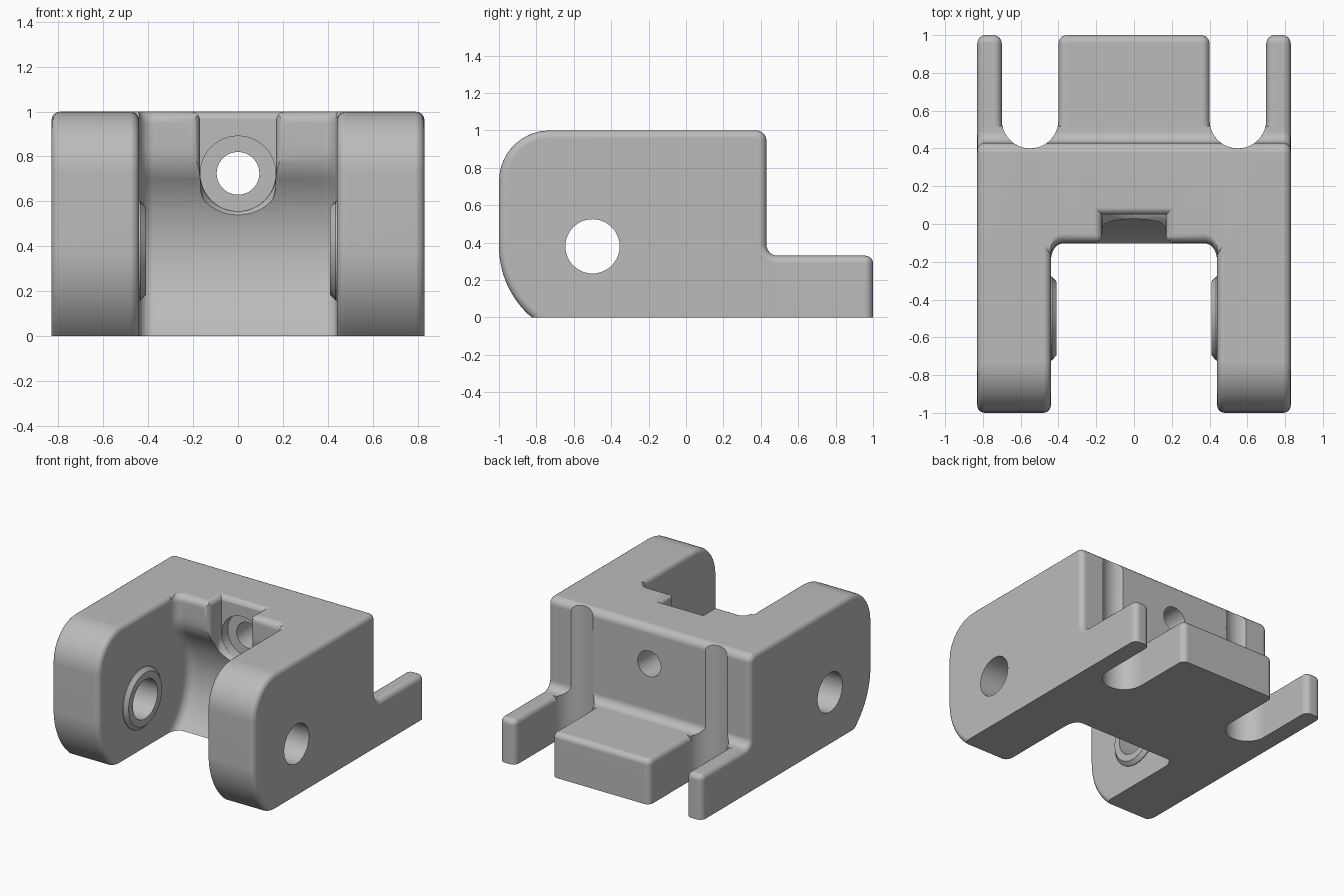
import bpy, bmesh
from math import sin, cos, tan, pi, asin, acos, atan2, sqrt
from mathutils import Vector

if "Cube" in bpy.data.objects:
    bpy.data.objects.remove(bpy.data.objects["Cube"], do_unlink=True)

GREY = (0.5, 0.5, 0.5, 1)
metal = bpy.data.materials.new("plain_grey")
metal.use_nodes = True
metal.diffuse_color = GREY
metal.node_tree.nodes["Principled BSDF"].inputs["Base Color"].default_value = GREY

HALF_W, SLOT_W = 0.83, 0.44        # outer and inner half widths
PIN_Y, PIN_Z, PIN_R = -0.5, 0.38, 0.145
BORE_Z, STEP = 0.725, 0.33


def rounded(points, seg=6):
    """Polygon (a, b, radius) with its corners filleted."""
    out = []
    for i, (a, b, r) in enumerate(points):
        p = Vector((a, b))
        if r == 0:
            out.append(p)
            continue
        u = (Vector(points[i - 1][:2]) - p).normalized()
        v = (Vector(points[(i + 1) % len(points)][:2]) - p).normalized()
        half = u.angle(v) / 2
        c = p + (u + v).normalized() * r / sin(half)
        s, e = p + u * r / tan(half) - c, p + v * r / tan(half) - c
        a0 = atan2(s.y, s.x)
        turn = (atan2(e.y, e.x) - a0 + pi) % (2 * pi) - pi
        for k in range(seg + 1):
            t = a0 + turn * k / seg
            out.append(c + Vector((cos(t), sin(t))) * r)
    return out


def place(outline, axis, t):
    """Put a flat outline into space at position t along an axis."""
    order = {"X": lambda p: (t, p[0], p[1]),
             "Y": lambda p: (p[0], t, p[1]),
             "Z": lambda p: (p[0], p[1], t)}[axis]
    return [order(p) for p in outline]


def circle(r, ca=0, cb=0, n=48):
    return [(ca + r * cos(2 * pi * k / n), cb + r * sin(2 * pi * k / n)) for k in range(n)]


def loft(name, rings, closed=False, rim=None, size=0.04):
    """Skin equal rings into a solid; optionally round the edges chosen by rim."""
    bm = bmesh.new()
    vs = [[bm.verts.new(p) for p in ring] for ring in rings]
    n = len(vs[0])
    pairs = list(zip(vs, vs[1:]))
    if closed:
        pairs.append((vs[-1], vs[0]))
    else:
        bm.faces.new(vs[0])
        bm.faces.new(vs[-1])
    for r0, r1 in pairs:
        for k in range(n):
            j = (k + 1) % n
            bm.faces.new((r0[k], r0[j], r1[j], r1[k]))
    bmesh.ops.recalc_face_normals(bm, faces=bm.faces[:])
    if rim:
        edges = [e for e in bm.edges if rim(e.verts[0].co, e.verts[1].co)]
        bmesh.ops.bevel(bm, geom=edges, offset=size, offset_type='OFFSET', segments=5,
                        profile=0.5, affect='EDGES', clamp_overlap=False)
        bmesh.ops.recalc_face_normals(bm, faces=bm.faces[:])
    mesh = bpy.data.meshes.new(name)
    bm.to_mesh(mesh)
    bm.free()
    mesh.materials.append(metal)
    obj = bpy.data.objects.new(name, mesh)
    bpy.context.collection.objects.link(obj)
    return obj


def cut(obj, *cutters):
    """Subtract cutters one after another."""
    for c in cutters:
        c.hide_render = True
        mod = obj.modifiers.new("cut", 'BOOLEAN')
        mod.operation, mod.solver, mod.object = 'DIFFERENCE', 'EXACT', c
        bpy.context.view_layer.update()
        ev = obj.evaluated_get(bpy.context.evaluated_depsgraph_get())
        mesh = bpy.data.meshes.new_from_object(ev)
        obj.modifiers.clear()
        obj.data = mesh


# Shared back of the body: rounded top, filleted foot at the step
back = [(0.43, 1, 0.055), (0.43, STEP, 0.06), (0.52, STEP, 0), (0.52, 0, 0)]

# Side arms: rounded lug profile with softened rims
start = pi + asin(PIN_Z / 0.5)
nose = [(PIN_Y + 0.5 * cos(t), PIN_Z + 0.5 * sin(t), 0)
        for t in [start + (pi - start) * k / 14 for k in range(15)]]
nose[0] = (nose[0][0], 0, 0)
lug = rounded(nose + [(-1, 1, 0.27)] + back, 8)


def arm_rim(a, b):
    return abs(a.x - b.x) < 1e-5 and not (a.z < 1e-4 and b.z < 1e-4)


arms = [loft(name, [place(lug, "X", s * SLOT_W), place(lug, "X", s * HALF_W)], rim=arm_rim)
        for name, s in (("left_arm", 1), ("right_arm", -1))]


# Centre block: hollowed front wall blending into the arms
def block_section(d):
    r, wall = 0.55 - d, -0.1 - d
    a0, a1 = -asin(PIN_Z / r), acos((wall - PIN_Y) / r)
    top = a1 - 0.16
    pts = [Vector((PIN_Y + r * cos(t), PIN_Z + r * sin(t)))
           for t in [a0 + (top - a0) * k / 20 for k in range(21)]]
    pts[0].y = 0
    p0, p1 = pts[-1], Vector((wall, PIN_Z + r * sin(a1)))
    p2 = p1 + Vector((0, 0.09))
    for k in range(1, 8):
        t = k / 7
        pts.append(p0 * (1 - t) ** 2 + p1 * 2 * t * (1 - t) + p2 * t * t)
    return rounded([(p.x, p.y, 0) for p in pts] + [(wall, 1, 0.05)] + back, 8)


FIL = 0.065
stations = [(SLOT_W - FIL + FIL * sin(t), FIL * (1 - cos(t)))
            for t in [pi / 2 * k / 6 for k in range(7)]] + [(0.6, FIL)]
stations = [(-x, d) for x, d in reversed(stations)] + stations
block = loft("centre_block", [place(block_section(d), "X", x) for x, d in stations])


# Notch, counterbore and screw hole in the centre block
def u_shape(w):
    arc = [(w * cos(t), BORE_Z + w * sin(t)) for t in [-pi + pi * k / 24 for k in range(25)]]
    return arc + [(w, 1.2), (-w, 1.2)]


quarter = [pi / 2 * k / 6 for k in range(7)]
flare = [(0.05, 0.17)] + [(-0.06 - 0.04 * sin(t), 0.21 - 0.04 * cos(t)) for t in quarter]
notch = loft("notch_cutter", [place(u_shape(w), "Y", y) for y, w in flare + [(-0.3, 0.21)]])


def lip(g):
    return [(-0.17 - g, -0.3), (0.17 + g, -0.3), (0.17 + g, 0.05 + g), (-0.17 - g, 0.05 + g)]


lips = [(0.96 + 0.04 * sin(t), 0.041 * (1 - cos(t)) - 0.001) for t in quarter]
notch_lip = loft("notch_lip_cutter", [place(lip(g), "Z", z) for z, g in lips + [(1.2, 0.04)]])
lead = [(0.12, 0), (0.055, 0), (0.035, 0.008), (0.015, 0.028), (0, 0.05), (-0.2, 0.05)]
bore = loft("bore_cutter", [place(circle(0.168, 0, BORE_Z - dz), "Y", y) for y, dz in lead])
screw = loft("screw_cutter", [place(circle(0.095, 0, BORE_Z), "Y", y) for y in (-0.3, 0.7)])

# Open slots at the back, with round ends that groove the wall
slots = []
for s in (1, -1):
    plan = [(s * 0.55 + 0.15 * cos(t), 0.55 + 0.15 * sin(t))
            for t in [pi + pi * k / 28 for k in range(29)]]
    plan += [(s * 0.55 + 0.15, 1.3), (s * 0.55 - 0.15, 1.3)]
    slots.append(loft("slot_cutter", [place(plan, "Z", z) for z in (-0.2, 1.3)]))

pin = loft("pin_cutter", [place(circle(PIN_R, PIN_Y, PIN_Z), "X", x) for x in (-1.2, 1.2)])

cut(block, notch, notch_lip, bore, screw, *slots)
for arm, slot in zip(arms, slots):
    cut(arm, pin, slot)
for c in [notch, notch_lip, bore, screw, pin] + slots:
    bpy.data.objects.remove(c, do_unlink=True)

# Base plate: centre tongue and two outer tabs
arc = [(0.55 + 0.15 * cos(t), 0.55 - 0.15 * sin(t), 0)
       for t in [pi * k / 20 for k in range(21)]]
half = [(HALF_W, 0.25, 0), (HALF_W, 1, 0.045), (0.7, 1, 0.045)] + arc + [(0.4, 1, 0.045)]
plan = rounded(half + [(-x, y, r) for x, y, r in reversed(half)])
plate = loft("tongue_plate", [place(plan, "Z", z) for z in (0, STEP)],
             rim=lambda a, b: min(a.z, b.z) > STEP - 1e-4)

# Raised rings around the pin holes
ring = [(0.46, PIN_R), (0.41, PIN_R), (0.41, 0.195), (0.435, 0.222), (0.46, 0.222)]
bosses = [loft(name, [place(circle(r, PIN_Y, PIN_Z), "X", s * x) for x, r in ring], closed=True)
          for name, s in (("left_boss", 1), ("right_boss", -1))]

# Smooth shading with crisp edges and clean flats
for obj in arms + bosses + [block, plate]:
    bpy.ops.object.select_all(action='DESELECT')
    obj.select_set(True)
    bpy.context.view_layer.objects.active = obj
    bpy.ops.object.shade_smooth_by_angle(angle=pi / 6)
    mod = obj.modifiers.new("clean_normals", 'WEIGHTED_NORMAL')
    mod.keep_sharp = True
